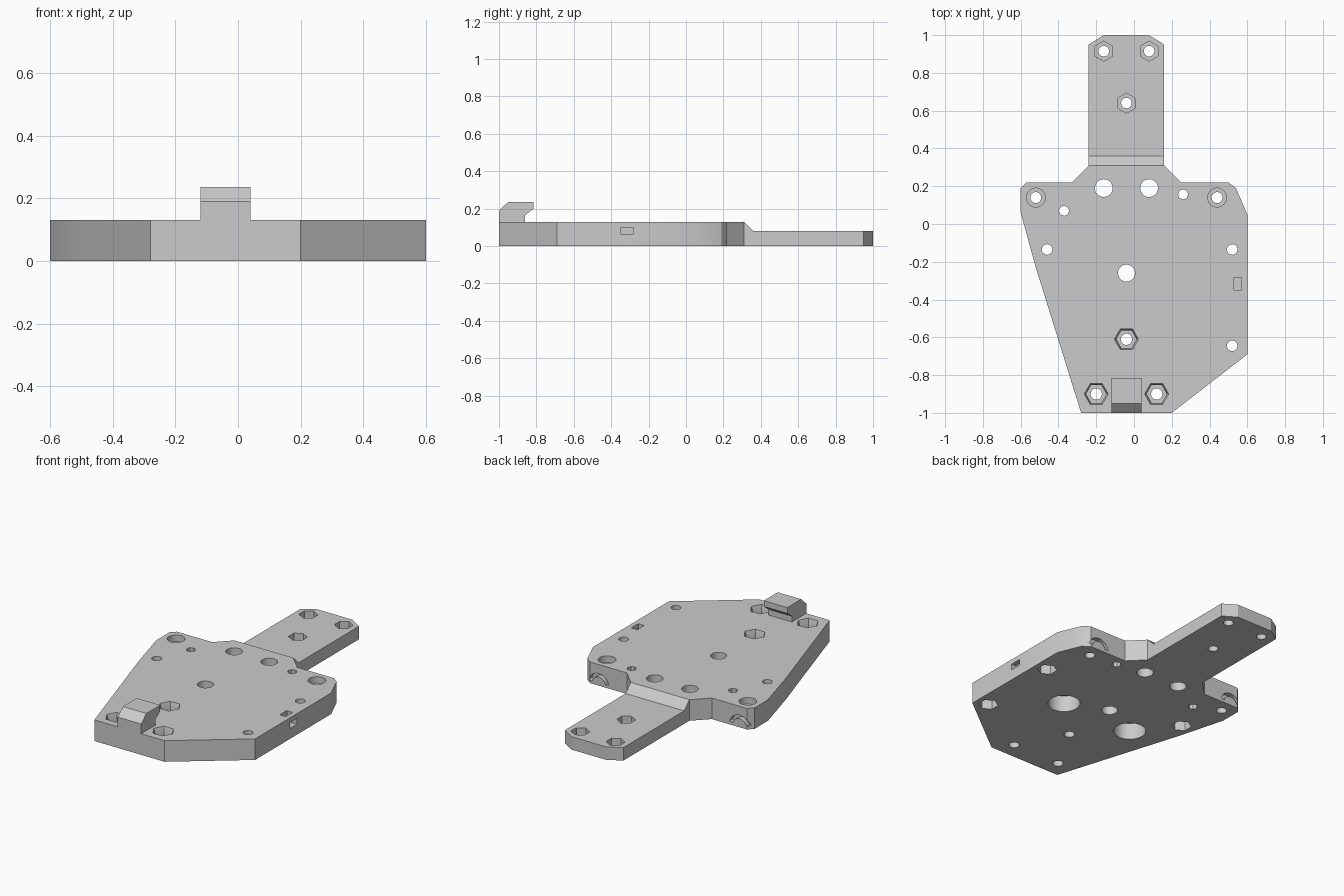
import bpy, bmesh, math
from mathutils import Matrix

if "Cube" in bpy.data.objects:
    bpy.data.objects.remove(bpy.data.objects["Cube"])

grey = bpy.data.materials.new("plain_grey")
grey.use_nodes = True
colour = (0.6, 0.6, 0.6, 1)
grey.diffuse_color = colour
grey.node_tree.nodes["Principled BSDF"].inputs["Base Color"].default_value = colour

TOP = 0.13        # main plate thickness
ARM = 0.08        # arm thickness


def add(name, bm):
    bmesh.ops.recalc_face_normals(bm, faces=bm.faces)
    mesh = bpy.data.meshes.new(name)
    bm.to_mesh(mesh)
    bm.free()
    mesh.materials.append(grey)
    ob = bpy.data.objects.new(name, mesh)
    bpy.context.collection.objects.link(ob)
    return ob


def prism(name, points, axis, lo, hi):
    """Extrude a 2D outline along x (points are y, z), or z (points are x, y)."""
    bm = bmesh.new()
    place = (lambda a, b: (lo, a, b)) if axis == "x" else (lambda a, b: (a, b, lo))
    face = bm.faces.new([bm.verts.new(place(a, b)) for a, b in points])
    out = bmesh.ops.extrude_face_region(bm, geom=[face])
    shift = (hi - lo, 0, 0) if axis == "x" else (0, 0, hi - lo)
    bmesh.ops.translate(bm, vec=shift, verts=[g for g in out["geom"] if isinstance(g, bmesh.types.BMVert)])
    return add(name, bm)


# Main plate with the arm in one outline
outline = [(-0.28, -1), (0.2, -1), (0.6, -0.69), (0.6, 0.05), (0.54, 0.19), (0.5, 0.22),
           (0.25, 0.22), (0.16, 0.31), (0.16, 0.95), (0.08, 1), (-0.16, 1), (-0.24, 0.95),
           (-0.24, 0.31), (-0.33, 0.22), (-0.57, 0.22), (-0.6, 0.19), (-0.6, 0.06), (-0.52, -0.23)]
plate = prism("mounting_plate", outline, "z", 0, TOP)


def cut(cutter):
    """Subtract a cutter from the plate and delete it."""
    cutter.hide_render = True
    mod = plate.modifiers.new("cut", "BOOLEAN")
    mod.operation = "DIFFERENCE"
    mod.solver = "EXACT"
    mod.object = cutter
    bpy.context.view_layer.objects.active = plate
    bpy.ops.object.modifier_apply(modifier=mod.name)
    bpy.data.objects.remove(cutter)


def drill(x, y, r, lo=-0.05, hi=0.2, sides=32, turn=0.0, r_low=None):
    """Cut a vertical hole or many-sided pocket; r_low tapers the bottom."""
    bm = bmesh.new()
    bmesh.ops.create_cone(bm, cap_ends=True, segments=sides, radius1=r_low or r, radius2=r, depth=hi - lo,
                          matrix=Matrix.Translation((x, y, (lo + hi) / 2)) @ Matrix.Rotation(turn, 4, "Z"))
    cut(add("cutter", bm))


def box_cut(x0, x1, y0, y1, z0, z1):
    cut(prism("cutter", [(x0, y0), (x1, y0), (x1, y1), (x0, y1)], "z", z0, z1))


# Thin the arm and slope the step down to it
cut(prism("cutter", [(0.26, 0.18), (0.36, ARM), (1.1, ARM), (1.1, 0.18)], "x", -0.3, 0.22))

POINT_Y = 0.0             # hexagon corners along y
POINT_X = math.pi / 6     # hexagon corners along x

# Arm bolt holes with nut pockets on top
for x, y in [(-0.16, 0.915), (0.08, 0.915), (-0.04, 0.64)]:
    drill(x, y, 0.053, lo=0.035, sides=6, turn=POINT_Y)
    drill(x, y, 0.028)

# Front bolt holes with flared nut pockets on top
for x, y in [(-0.04, -0.61), (-0.2, -0.9), (0.12, -0.9)]:
    drill(x, y, 0.054, lo=0.05, sides=6, turn=POINT_X)
    drill(x, y, 0.064, lo=0.1, hi=TOP + 0.0005, sides=6, turn=POINT_X, r_low=0.054)
    drill(x, y, 0.03)

# Plain through holes
for x, y, r in [(-0.16, 0.19, 0.047), (0.08, 0.19, 0.047), (-0.04, -0.26, 0.045)]:
    drill(x, y, r)

# Small alignment holes
for x, y in [(-0.37, 0.07), (0.26, 0.157)]:
    drill(x, y, 0.027, sides=8)

# Side bolt holes with nut pockets underneath
for x, y in [(-0.46, -0.135), (0.52, -0.135), (0.52, -0.645)]:
    drill(x, y, 0.055, hi=0.06, sides=6, turn=POINT_Y)
    drill(x, y, 0.028)

# Round blind recesses underneath
for x in (-0.275, 0.205):
    drill(x, -0.365, 0.09, hi=0.1)

# Counterbored corner holes, with an arched slit in the back edge
for x in (-0.52, 0.44):
    drill(x, 0.14, 0.05, lo=0.09)
    drill(x, 0.14, 0.029)
    bm = bmesh.new()
    arch = []
    for r, steps in ((0.07, range(9)), (0.048, range(8, -1, -1))):
        for i in steps:
            a = math.pi * (0.08 + 0.84 * i / 8)
            arch.append(bm.verts.new((x + r * math.cos(a), 0.19, 0.005 + r * math.sin(a))))
    out = bmesh.ops.extrude_face_region(bm, geom=[bm.faces.new(arch)])
    bmesh.ops.translate(bm, vec=(0, 0.06, 0), verts=[g for g in out["geom"] if isinstance(g, bmesh.types.BMVert)])
    cut(add("cutter", bm))

# Cable tie slot turning from the top to the side
box_cut(0.53, 0.57, -0.35, -0.282, 0.064, 0.2)
box_cut(0.535, 0.65, -0.35, -0.282, 0.064, 0.1)

# Hook on the front edge
hook = prism("front_hook", [(-1, TOP), (-1, 0.19), (-0.95, 0.236), (-0.815, 0.236), (-0.815, 0.2),
                            (-0.86, 0.165), (-0.86, TOP)], "x", -0.12, 0.04)

# Smooth the bores, keep the edges crisp
for ob in bpy.data.objects:
    ob.select_set(ob in (plate, hook))
bpy.context.view_layer.objects.active = plate
bpy.ops.object.shade_smooth_by_angle(angle=math.radians(25))
